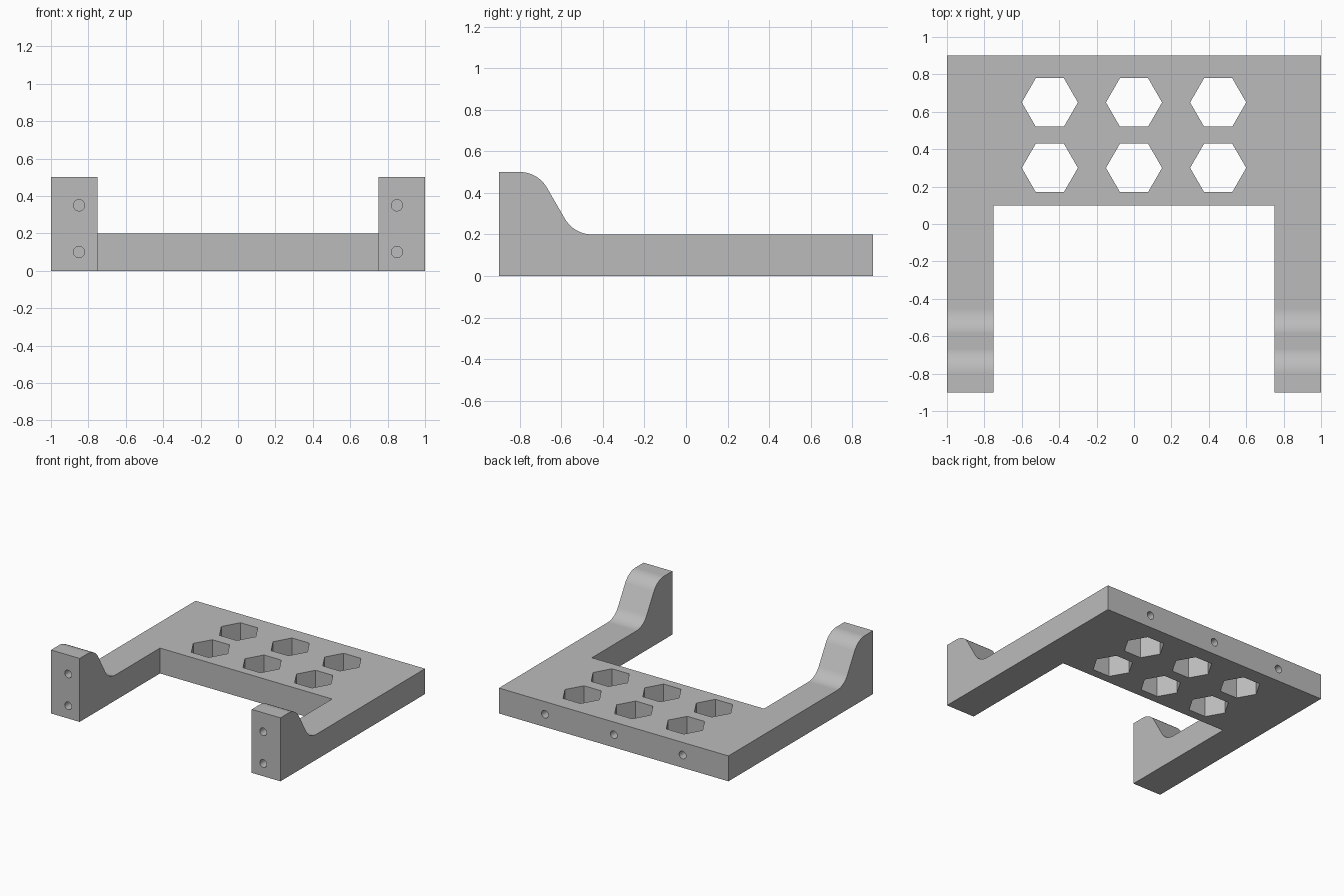
import bpy, bmesh
from math import radians, sin, cos, tan
from mathutils import Matrix, Vector

cube = bpy.data.objects.get("Cube")
if cube:
    bpy.data.objects.remove(cube, do_unlink=True)


def new_object(name, bm):
    bmesh.ops.recalc_face_normals(bm, faces=bm.faces)
    mesh = bpy.data.meshes.new(name)
    bm.to_mesh(mesh)
    bm.free()
    obj = bpy.data.objects.new(name, mesh)
    bpy.context.collection.objects.link(obj)
    return obj


def arc(cy, cz, radius, start, end, steps=10):
    """Points of a fillet in the side profile, angles in degrees."""
    angles = [radians(start + (end - start) * i / steps) for i in range(steps + 1)]
    return [(cy + radius * cos(a), cz + radius * sin(a)) for a in angles]


# Side profile: tall front lug, filleted 60 degree slope, low deck
FRONT, BACK, LUG, DECK = -0.9, 0.9, 0.5, 0.2
R, SLOPE, MIDDLE = 0.15, 60, -0.626
half_run = (LUG - DECK) / 2 / tan(radians(SLOPE)) + R * tan(radians(SLOPE / 2))
profile = [(FRONT, 0), (FRONT, LUG)]
profile += arc(MIDDLE - half_run, LUG - R, R, 90, 90 - SLOPE)
profile += arc(MIDDLE + half_run, DECK + R, R, 270 - SLOPE, 270)
profile += [(BACK, DECK), (BACK, 0)]

bm = bmesh.new()
face = bm.faces.new([bm.verts.new((-1, y, z)) for y, z in profile])
side = bmesh.ops.extrude_face_region(bm, geom=[face])
bmesh.ops.translate(bm, vec=(2, 0, 0),
                    verts=[v for v in side["geom"] if isinstance(v, bmesh.types.BMVert)])
bracket = new_object("mounting_bracket", bm)

# Cutters: open bay, hexagonal windows, blind screw holes
cut = bmesh.new()
bmesh.ops.create_cube(cut, size=1, matrix=Matrix.Translation((0, -0.65, 0.25))
                      @ Matrix.Diagonal((1.5, 1.5, 1.5, 1)))


def add_prism(center, radius, length, sides, turn=Matrix()):
    bmesh.ops.create_cone(cut, cap_ends=True, segments=sides, radius1=radius,
                          radius2=radius, depth=length,
                          matrix=Matrix.Translation(Vector(center)) @ turn)


hex_turn = Matrix.Rotation(radians(30), 4, "Z")
bore_turn = Matrix.Rotation(radians(90), 4, "X")
for x in (-0.45, 0, 0.45):
    for y in (0.3, 0.65):
        add_prism((x, y, 0.1), 0.15, 0.6, 6, hex_turn)
for x in (-0.85, 0.85):
    for z in (0.1, 0.35):
        add_prism((x, FRONT, z), 0.03, 0.2, 32, bore_turn)
for x in (-0.6, 0, 0.6):
    add_prism((x, BACK, 0.1), 0.03, 0.2, 32, bore_turn)

# Put a hexagon corner on the x axis whichever way the primitive starts
hexes = [v for v in cut.verts if abs(v.co.z) > 0.19 and v.co.y > 0.11]
first = min(hexes, key=lambda v: v.co.x)
if abs(first.co.x + 0.6) > 0.005:
    for x in (-0.45, 0, 0.45):
        for y in (0.3, 0.65):
            near = [v for v in hexes if (v.co.xy - Vector((x, y))).length < 0.16]
            bmesh.ops.rotate(cut, verts=near, cent=(x, y, 0),
                             matrix=Matrix.Rotation(radians(30), 3, "Z"))
cutter = new_object("cutter", cut)

# Cut the bracket and discard the cutter
bpy.ops.object.select_all(action="DESELECT")
bracket.select_set(True)
bpy.context.view_layer.objects.active = bracket
mod = bracket.modifiers.new("cuts", "BOOLEAN")
mod.operation, mod.solver, mod.object = "DIFFERENCE", "EXACT", cutter
bpy.ops.object.modifier_apply(modifier=mod.name)
bpy.data.objects.remove(cutter, do_unlink=True)

# Smooth fillets and bores, crisp edges elsewhere
bpy.ops.object.shade_smooth_by_angle(angle=radians(30))
weighted = bracket.modifiers.new("weighted_normals", "WEIGHTED_NORMAL")
weighted.keep_sharp = True

# Plain grey finish
grey = bpy.data.materials.new("plain_grey")
grey.use_nodes = True
color = (0.5, 0.5, 0.5, 1)
grey.diffuse_color = color
grey.node_tree.nodes["Principled BSDF"].inputs["Base Color"].default_value = color
bracket.data.materials.clear()
bracket.data.materials.append(grey)
